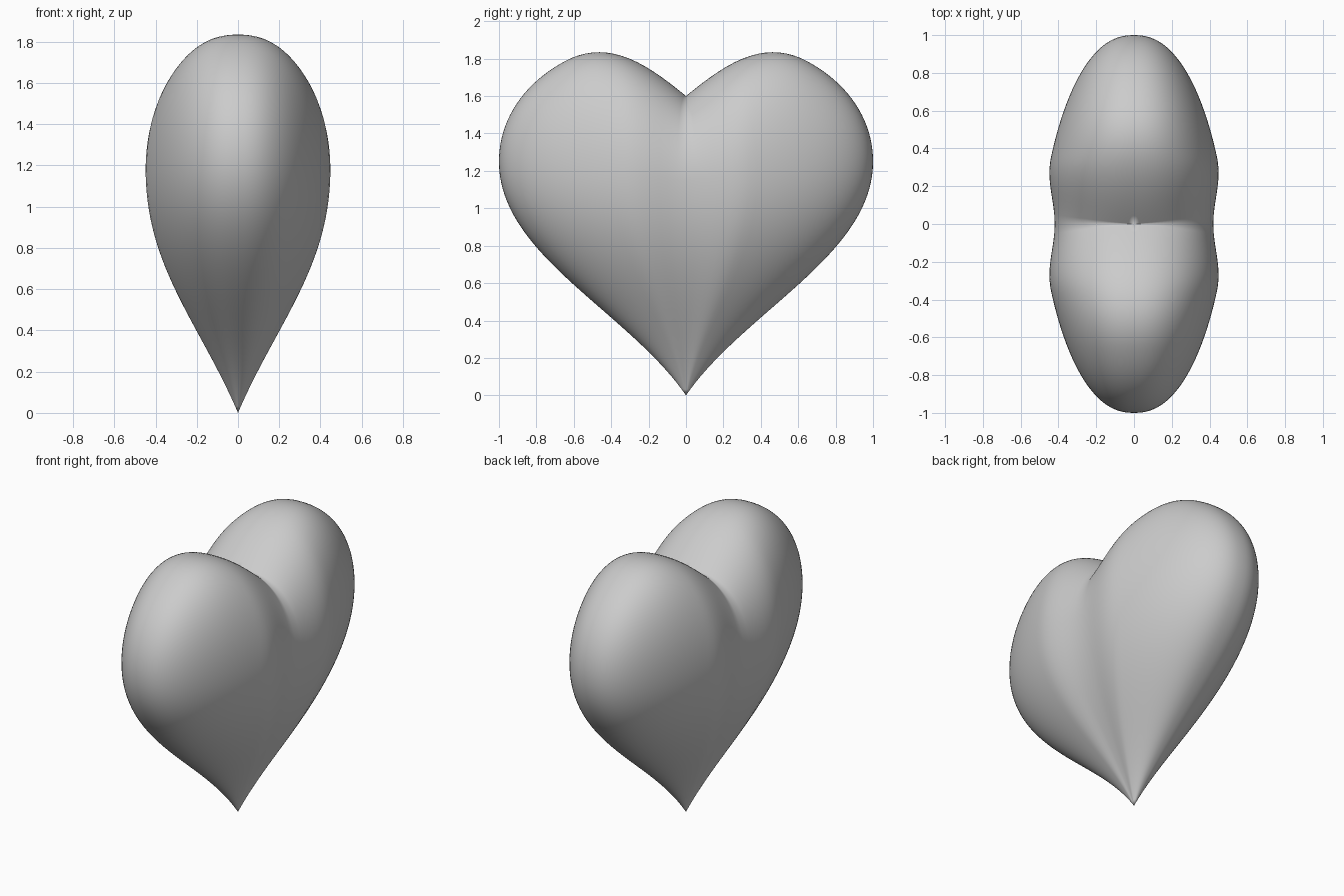
import bpy, bmesh
from math import sin, cos, pi, sqrt, copysign

if "Cube" in bpy.data.objects:
    bpy.data.objects.remove(bpy.data.objects["Cube"])

SEG, TOP, BOTTOM = 128, 36, 40


def half_thickness(y):
    # waist between the two lobes, fullest a third of the way out
    return 0.42 + 0.047 * sin(pi / 2 * min(1, y / 0.33)) ** 2 - 0.06 * max(0, y - 0.33)


def plan(p, q):
    # unit disc to the outline seen from above
    return copysign(abs(p) ** 0.87, p) * half_thickness(abs(q)), q


def rim_height(q):
    return 1.15 + 0.1 * abs(q)


def top_point(phi, theta):
    rho = sin(theta)
    x, y = plan(rho * cos(phi), rho * sin(phi))
    lobe = 0.3 * sin(pi / 2 * min(1, abs(y) / 0.65))
    return x, y, rim_height(y) + cos(theta) * (0.45 + lobe)


def bezier(s, b, c):
    return 3 * s * (1 - s) ** 2 * b + 3 * s * s * (1 - s) * c + s ** 3


def bottom_point(phi, s):
    x, y = plan(cos(phi), sin(phi))
    return (x * bezier(s, 0.40, 1), y * bezier(s, 0.31, 1),
            rim_height(y) * bezier(s, 0.36, 0.6))


# heart body: rings from the cleft, over the lobes, down to the tip
bm = bmesh.new()
angles = [2 * pi * i / SEG for i in range(SEG)]
rings = [[bm.verts.new(top_point(a, pi / 2 * j / TOP)) for a in angles]
         for j in range(1, TOP + 1)]
rings += [[bm.verts.new(bottom_point(a, 1 - j / BOTTOM)) for a in angles]
          for j in range(1, BOTTOM)]
cleft = bm.verts.new((0, 0, 1.6))
tip = bm.verts.new((0, 0, 0))
for i in range(SEG):
    k = (i + 1) % SEG
    bm.faces.new((cleft, rings[0][i], rings[0][k]))
    bm.faces.new((tip, rings[-1][k], rings[-1][i]))
    for a, b in zip(rings, rings[1:]):
        bm.faces.new((a[i], b[i], b[k], a[k]))
bmesh.ops.recalc_face_normals(bm, faces=bm.faces)
for f in bm.faces:
    f.smooth = True

mesh = bpy.data.meshes.new("heart")
bm.to_mesh(mesh)
bm.free()
bpy.context.collection.objects.link(bpy.data.objects.new("heart", mesh))
